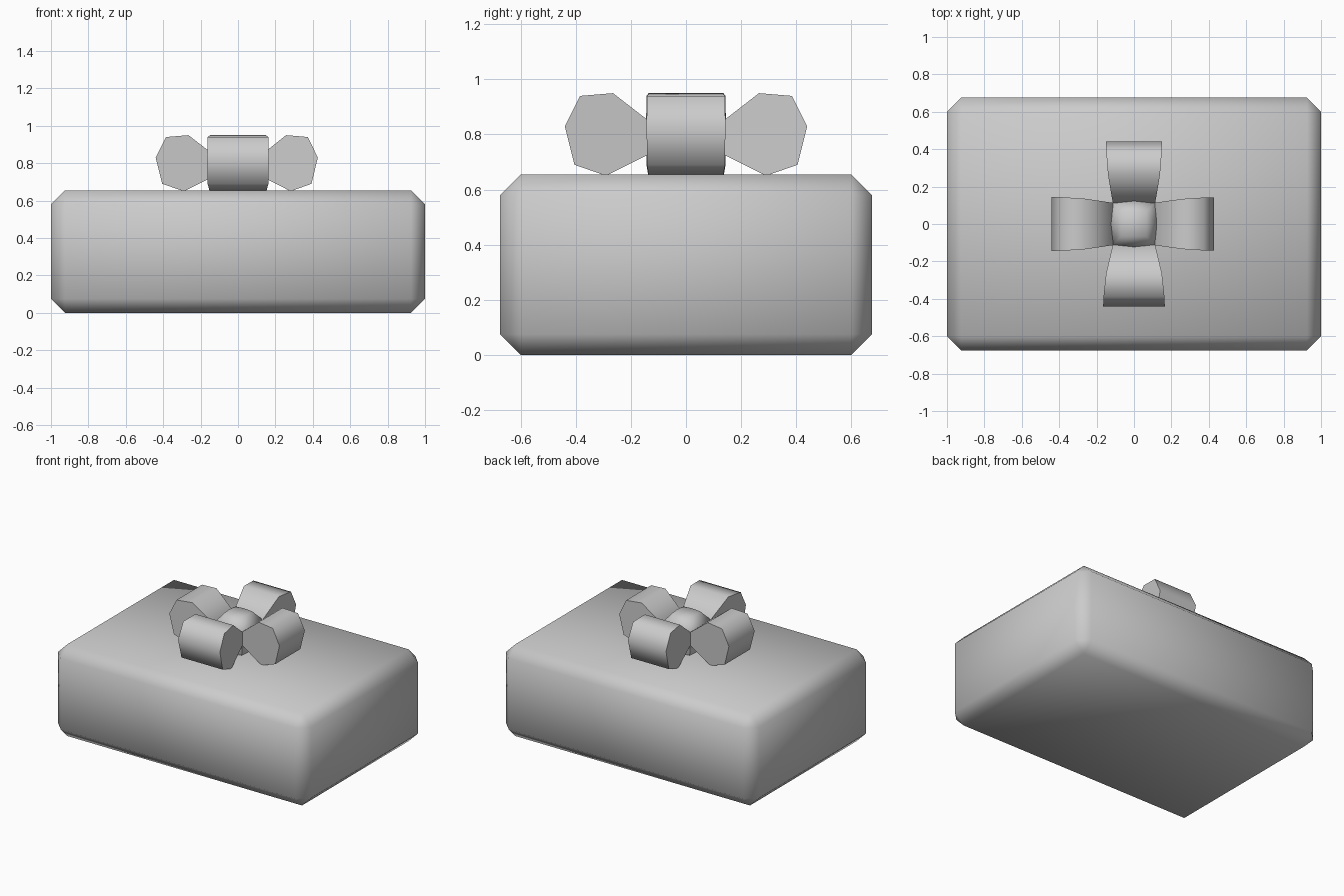
import bpy, bmesh, math
from mathutils import Matrix

cube = bpy.data.objects.get("Cube")
if cube:
    bpy.data.objects.remove(cube, do_unlink=True)

GREY = (0.6, 0.6, 0.6, 1)
grey = bpy.data.materials.new("plain grey")
grey.use_nodes = True
grey.diffuse_color = GREY
grey.node_tree.nodes["Principled BSDF"].inputs["Base Color"].default_value = GREY


def finish(name, bm, angle):
    """Turn a bmesh into a named, smooth shaded object."""
    bmesh.ops.recalc_face_normals(bm, faces=bm.faces)
    mesh = bpy.data.meshes.new(name)
    bm.to_mesh(mesh)
    bm.free()
    mesh.materials.append(grey)
    obj = bpy.data.objects.new(name, mesh)
    bpy.context.collection.objects.link(obj)
    bpy.ops.object.select_all(action="DESELECT")
    obj.select_set(True)
    bpy.context.view_layer.objects.active = obj
    bpy.ops.object.shade_smooth_by_angle(angle=math.radians(angle))
    return obj


def chamfered_box(name, size, bottom, chamfer, angle, top_scale=1):
    bm = bmesh.new()
    bmesh.ops.create_cube(bm, size=1)
    bmesh.ops.scale(bm, vec=size, verts=bm.verts)
    bmesh.ops.translate(bm, vec=(0, 0, bottom + size[2] / 2), verts=bm.verts)
    bmesh.ops.bevel(bm, geom=bm.edges[:], offset=chamfer, segments=1,
                    affect="EDGES", profile=0.5)
    return finish(name, bm, angle)


# Gift box with chamfered edges
chamfered_box("gift_box", (2, 1.35, 0.655), 0, 0.075, 80)

# Bow loops: a teardrop outline (distance from centre, height, width share)
OUTLINE = [(0.11, 0.83, 0), (0.265, 0.95, 0.7), (0.385, 0.94, 0.95),
           (0.44, 0.83, 1), (0.405, 0.69, 0.95), (0.29, 0.65, 0.75),
           (0.11, 0.74, 0)]


def bow_loop(name, turn, half_width, reach=1):
    bm = bmesh.new()
    sides = []
    for side in (-1, 1):
        sides.append([bm.verts.new((r * reach,
                                    side * (0.113 + (half_width - 0.113) * w), z))
                      for r, z, w in OUTLINE])
    a, b = sides
    bm.faces.new(a)
    bm.faces.new(b)
    for i in range(len(a)):
        j = (i + 1) % len(a)
        bm.faces.new((a[i], a[j], b[j], b[i]))
    bmesh.ops.rotate(bm, cent=(0, 0, 0), verts=bm.verts,
                     matrix=Matrix.Rotation(math.radians(turn), 3, "Z"))
    return finish(name, bm, 62)


bow_loop("bow_loop_left", 0, 0.143, 0.97)
bow_loop("bow_loop_back", 90, 0.15)
bow_loop("bow_loop_right", 180, 0.145)
bow_loop("bow_loop_front", 270, 0.165)

# Knot: a bulging block in the middle of the bow
bm = bmesh.new()
rings = []
for z, half in ((0.65, 0.1), (0.72, 0.118), (0.84, 0.118), (0.9, 0.07)):
    ring = []
    for k in range(8):
        radius = half * (1.04 if k % 2 == 0 else 1.33)
        turn = math.radians(45 * k)
        ring.append(bm.verts.new((radius * math.cos(turn), radius * math.sin(turn), z)))
    rings.append(ring)
for low, high in zip(rings, rings[1:]):
    for k in range(8):
        n = (k + 1) % 8
        bm.faces.new((low[k], low[n], high[n], high[k]))
bm.faces.new(rings[0])
bm.faces.new(rings[-1])
finish("bow_knot", bm, 62)
